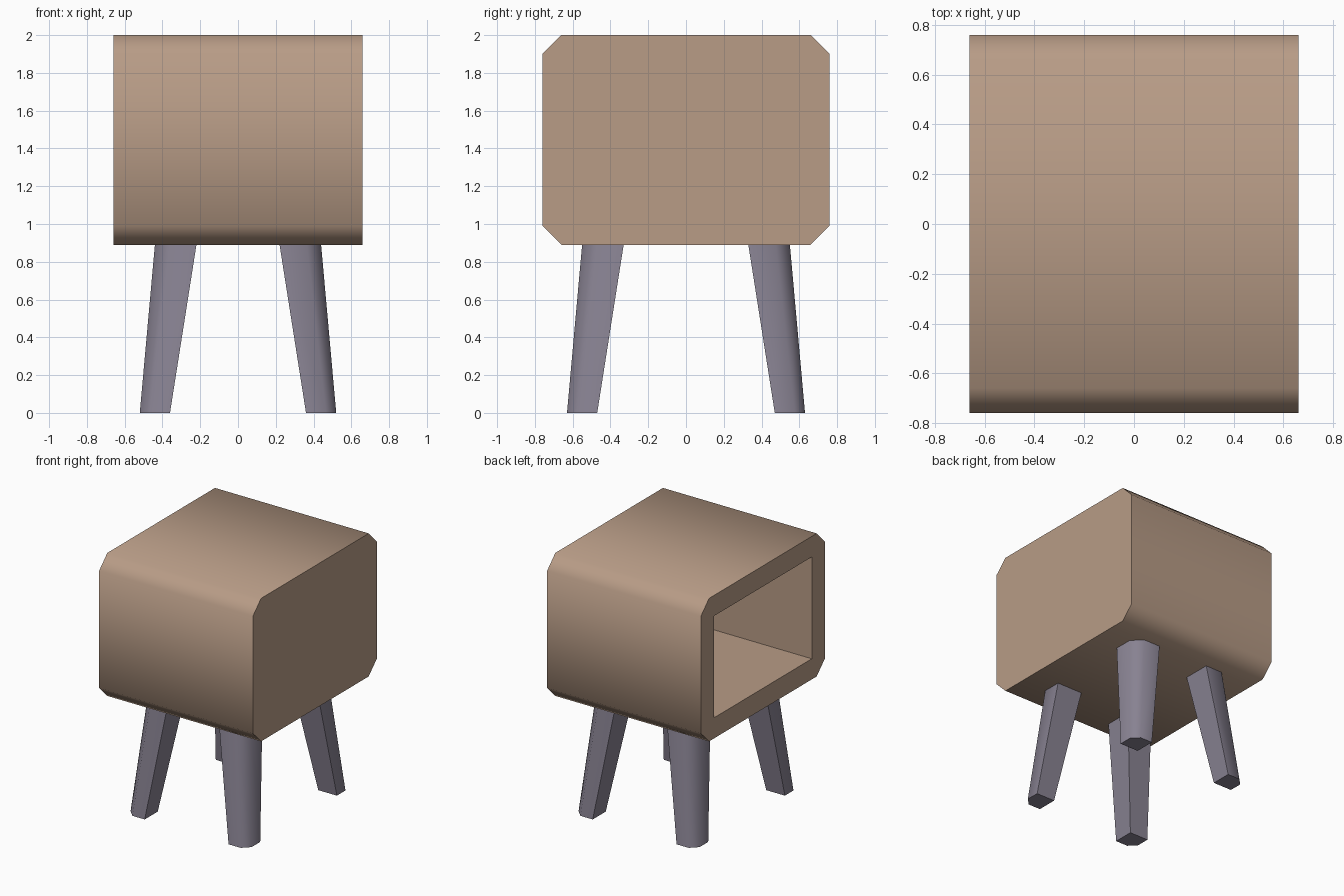
import bpy
import bmesh
from math import radians
from mathutils import Vector

cube = bpy.data.objects.get("Cube")
if cube:
    bpy.data.objects.remove(cube, do_unlink=True)


def make_material(name, color):
    mat = bpy.data.materials.new(name)
    mat.use_nodes = True
    mat.diffuse_color = (*color, 1)
    mat.node_tree.nodes["Principled BSDF"].inputs["Base Color"].default_value = (*color, 1)
    return mat


def loft(name, start, end, mat=None):
    """Closed solid between two matching outlines."""
    bm = bmesh.new()
    a = [bm.verts.new(p) for p in start]
    b = [bm.verts.new(p) for p in end]
    bm.faces.new(a)
    bm.faces.new(b)
    for i in range(len(a)):
        j = (i + 1) % len(a)
        bm.faces.new((a[i], a[j], b[j], b[i]))
    bmesh.ops.recalc_face_normals(bm, faces=bm.faces)
    mesh = bpy.data.meshes.new(name)
    bm.to_mesh(mesh)
    bm.free()
    obj = bpy.data.objects.new(name, mesh)
    bpy.context.collection.objects.link(obj)
    if mat:
        mesh.materials.append(mat)
    return obj


def activate(obj):
    bpy.ops.object.select_all(action='DESELECT')
    obj.select_set(True)
    bpy.context.view_layer.objects.active = obj


def smooth(obj):
    activate(obj)
    bpy.ops.object.shade_smooth_by_angle(angle=radians(50))


wood = make_material("warm brown", (0.479, 0.332, 0.24))
grey = make_material("purple grey", (0.25, 0.227, 0.29))

# Cabinet body: chamfered outline in y and z, run along x
HALF_X, HALF_Y, BOTTOM, TOP = 0.66, 0.76, 0.89, 2.0
CUT, WALL = 0.1, 0.16
mid_z, half_z = (TOP + BOTTOM) / 2, (TOP - BOTTOM) / 2
outline = []
for sy, sz in ((1, 1), (-1, 1), (-1, -1), (1, -1)):
    corner = [(sy * HALF_Y, mid_z + sz * (half_z - CUT)),
              (sy * (HALF_Y - CUT), mid_z + sz * half_z)]
    outline += corner if sy * sz > 0 else corner[::-1]
body = loft("cabinet_body", [(-HALF_X, y, z) for y, z in outline],
            [(HALF_X, y, z) for y, z in outline], wood)

# Rectangular compartment, open on the -x side
iy, iz = HALF_Y - WALL, half_z - WALL
opening = [(iy, mid_z + iz), (-iy, mid_z + iz), (-iy, mid_z - iz), (iy, mid_z - iz)]
cutter = loft("compartment_cutter", [(-1, y, z) for y, z in opening],
              [(HALF_X - WALL, y, z) for y, z in opening])
cutter.hide_render = True
activate(body)
hollow = body.modifiers.new("hollow", 'BOOLEAN')
hollow.operation = 'DIFFERENCE'
hollow.solver = 'EXACT'
hollow.object = cutter
bpy.ops.object.modifier_apply(modifier=hollow.name)
bpy.data.objects.remove(cutter, do_unlink=True)
smooth(body)


# Splayed, tapered legs with a chamfered outer corner
def leg_outline(sx, sy, outer_x, outer_y, size, cut, z):
    points = [(outer_x - size, outer_y - size), (outer_x, outer_y - size),
              (outer_x, outer_y - cut), (outer_x - cut, outer_y),
              (outer_x - size, outer_y)]
    return [Vector((sx * x, sy * y, z)) for x, y in points]


for end, sy in (("front", -1), ("back", 1)):
    for side, sx in (("left", 1), ("right", -1)):
        leg = loft(f"{end}_{side}_leg",
                   leg_outline(sx, sy, 0.52, 0.63, 0.16, 0.055, 0),
                   leg_outline(sx, sy, 0.44, 0.55, 0.22, 0.075, BOTTOM), grey)
        smooth(leg)
